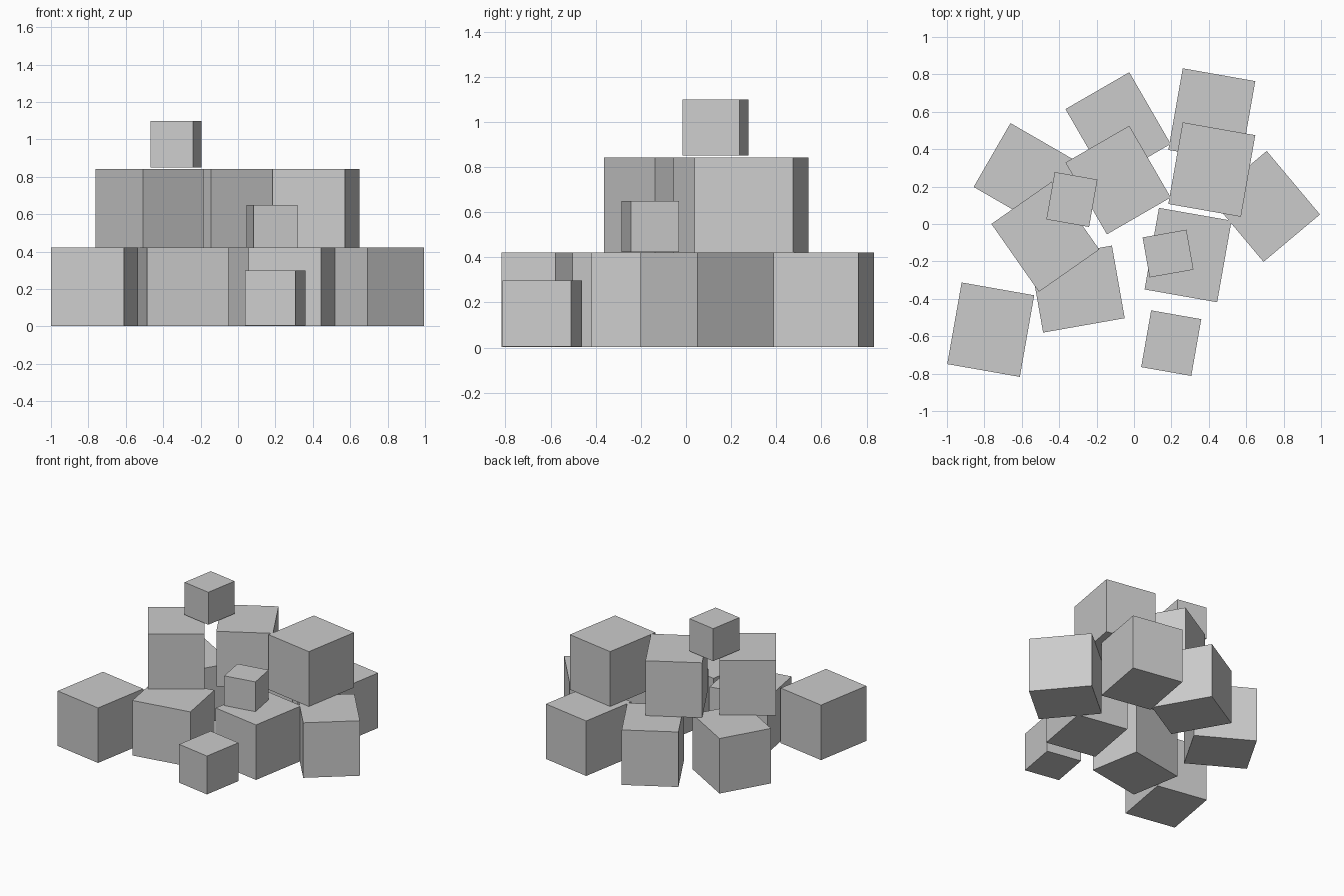
import bpy
from math import radians

BIG = (0.394, 0.443, 0.42)   # the repeated large block


def block(name, x, y, z, angle, size=BIG):
    """Box resting at height z, turned about the vertical axis."""
    bpy.ops.mesh.primitive_cube_add(size=1, location=(x, y, z + size[2] / 2),
                                    rotation=(0, 0, radians(angle)))
    ob = bpy.context.object
    ob.name = name
    ob.scale = size
    return ob


# bottom layer: x, y, turn
for i, (x, y, a) in enumerate([
        (-0.766, -0.565, -10), (-0.302, -0.348, -80), (-0.567, 0.258, 60),
        (-0.085, 0.521, 30), (0.416, 0.580, -10), (0.701, 0.094, 40),
        (0.289, -0.166, -10)]):
    block(f"bottom_block_{i + 1}", x, y, 0.002, a)

# second layer
for i, (x, y, a) in enumerate([
        (-0.474, -0.068, 35), (-0.085, 0.235, 30), (0.416, 0.291, -10)]):
    block(f"upper_block_{i + 1}", x, y, 0.421, a)

# loose small blocks
block("small_ground_block", 0.199, -0.637, 0.005, -10, (0.272, 0.308, 0.293))
block("small_stacked_block", 0.182, -0.158, 0.423, -80, (0.217, 0.238, 0.227))
block("small_top_block", -0.332, 0.131, 0.85, -10, (0.232, 0.257, 0.248))
